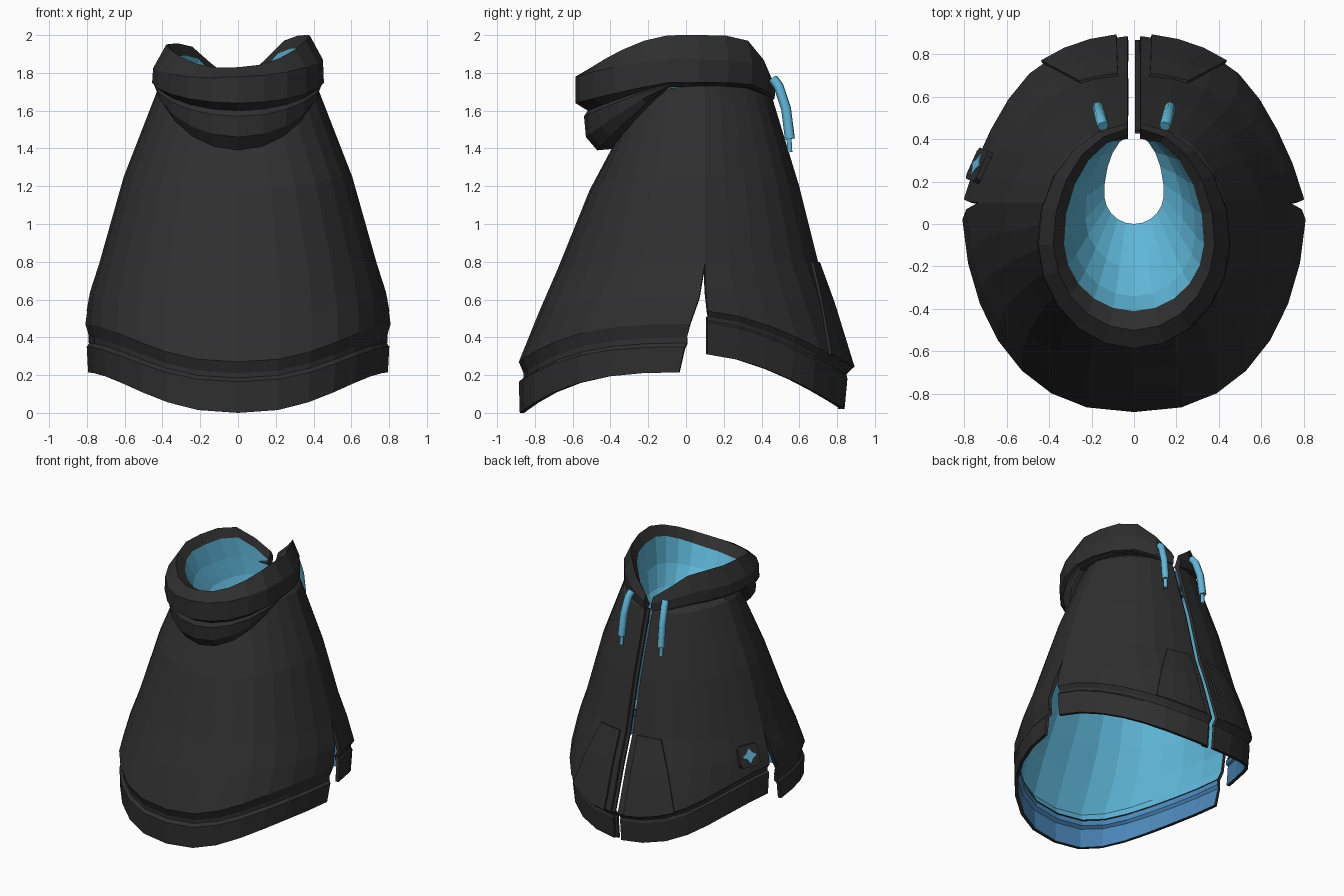
import bpy
import bmesh
from math import sin, cos, asin, pi, copysign
from mathutils import Vector

cube = bpy.data.objects.get("Cube")
if cube:
    bpy.data.objects.remove(cube, do_unlink=True)


def material(name, color):
    mat = bpy.data.materials.new(name)
    mat.use_nodes = True
    mat.diffuse_color = (*color, 1)
    bsdf = next(n for n in mat.node_tree.nodes if n.type == "BSDF_PRINCIPLED")
    bsdf.inputs["Base Color"].default_value = (*color, 1)
    bsdf.inputs["Roughness"].default_value = 0.9
    return mat


charcoal = material("charcoal cloth", (0.028, 0.028, 0.028))
sky = material("sky blue lining", (0.115, 0.48, 0.70))
steel = material("steel blue hem lining", (0.07, 0.24, 0.48))


def add_object(name, bm, mats):
    mesh = bpy.data.meshes.new(name)
    bm.to_mesh(mesh)
    bm.free()
    obj = bpy.data.objects.new(name, mesh)
    bpy.context.collection.objects.link(obj)
    for mat in mats:
        mesh.materials.append(mat)
    return obj


def arc(width, front, centre, back, z_side, z_front, z_back, start, end, count,
        front_power, back_power, fullness=1.0):
    """Points on an egg-shaped ring whose height dips toward front and back."""
    points = []
    for i in range(count + 1):
        a = start + (end - start) * i / count
        s, c = sin(a), cos(a)
        reach, z_end, power = ((back - centre, z_back, back_power) if s > 0
                               else (centre - front, z_front, front_power))
        z = z_side + (z_end - z_side) * abs(s) ** power
        x = width * copysign(abs(c) ** fullness, c)
        points.append(Vector((x, centre + reach * s, z)))
    return points


def loft(name, rows, mats, thickness=0.0, cap=False):
    bm = bmesh.new()
    grid = [[bm.verts.new(p) for p in row] for row in rows]
    for up, low in zip(grid, grid[1:]):
        for i in range(len(up) - 1):
            bm.faces.new((up[i], low[i], low[i + 1], up[i + 1]))
    if cap:
        bm.faces.new([row[0] for row in reversed(grid)])
        bm.faces.new([row[-1] for row in grid])
    obj = add_object(name, bm, mats)
    if thickness:
        mod = obj.modifiers.new("thickness", "SOLIDIFY")
        mod.thickness = thickness
        mod.offset = -1
        mod.material_offset = 1
        mod.material_offset_rim = 0
    return obj


SEAM_Y = 0.1
GAP = 0.03

# Cape profile rows: half width, depth, side height, middle height, edge setback
front_rows = [
    (0.40, 0.42, 1.73, 1.53, 0), (0.43, 0.45, 1.70, 1.48, 0),
    (0.605, 0.61, 1.25, 1.18, 0), (0.735, 0.78, 0.79, 0.76, 0),
    (0.79, 0.88, 0.61, 0.53, 0.035), (0.81, 0.985, 0.47, 0.27, 0.08),
    (0.79, 0.96, 0.40, 0.21, 0.1), (0.79, 0.96, 0.37, 0.185, 0.1),
    (0.805, 0.985, 0.35, 0.165, 0.11), (0.80, 0.98, 0.215, 0, 0.14),
]
back_rows = [
    (0.36, 0.32, 1.75, 1.70, 0), (0.43, 0.36, 1.70, 1.66, 0),
    (0.605, 0.50, 1.25, 1.20, 0), (0.735, 0.60, 0.79, 0.80, 0),
    (0.785, 0.68, 0.64, 0.58, 0.01), (0.805, 0.785, 0.54, 0.24, 0.02),
    (0.785, 0.755, 0.51, 0.21, 0.02), (0.785, 0.75, 0.49, 0.20, 0.02),
    (0.80, 0.755, 0.48, 0.18, 0.02), (0.79, 0.74, 0.31, 0.02, 0.02),
]
HEM = 6


def front_arc(row):
    w, d, zs, zm, edge = row
    return arc(w, SEAM_Y - d, SEAM_Y, SEAM_Y, zs, zm, zs,
               pi + edge, 2 * pi - edge, 14, 3.5, 1, 0.83)


def back_arc(row, side, first=None, last=None, lift=0.0, count=7):
    w, d, zs, zm, edge = row
    low = edge if first is None else first
    high = pi / 2 - asin(GAP / w) if last is None else last
    if side < 0:
        low, high = pi - high, pi - low
    points = arc(w + lift, SEAM_Y, SEAM_Y, SEAM_Y + d + lift, zs, zs, zm,
                 low, high, count, 1, 1.6)
    # Flatten the flank between the side slit and the rounded corner
    for p in points:
        p.x *= 1 - 0.07 * max(0, sin(3 * asin((p.y - SEAM_Y) / (d + lift))))
    return points


# Front panel and its hem band
rows = [front_arc(r) for r in front_rows]
loft("front_panel", rows[:HEM + 1], (charcoal, sky), 0.025)
loft("front_hem", rows[HEM:], (charcoal, steel), 0.025)

# Two back panels with hems, pockets and drawstrings
for side, label in ((1, "left"), (-1, "right")):
    rows = [back_arc(r, side) for r in back_rows]
    loft(label + "_back_panel", rows[:HEM + 1], (charcoal, sky), 0.025)
    loft(label + "_back_hem", rows[HEM:], (charcoal, steel), 0.025)

    pocket = [back_arc(r, side, first, 1.47, 0.012, 3)
              for r, first in zip(back_rows[3:6], (1.22, 1.12, 1.0))]
    loft(label + "_pocket", pocket, (charcoal, charcoal), 0.015)

    for part, radius, path in (
            ("drawstring", 0.027, ((0.145, 0.46, 1.77), (0.155, 0.49, 1.73),
                                   (0.165, 0.53, 1.61), (0.17, 0.55, 1.45))),
            ("drawstring_tip", 0.015, ((0.17, 0.545, 1.46), (0.17, 0.55, 1.38)))):
        curve = bpy.data.curves.new(label + "_" + part, "CURVE")
        curve.dimensions = "3D"
        curve.bevel_depth = radius
        curve.bevel_resolution = 1
        curve.use_fill_caps = True
        spline = curve.splines.new("POLY")
        spline.points.add(len(path) - 1)
        for point, (x, y, z) in zip(spline.points, path):
            point.co = (side * x, y, z, 1)
        curve.materials.append(sky)
        bpy.context.collection.objects.link(
            bpy.data.objects.new(label + "_" + part, curve))

# Recessed placket along the opening
placket = [[Vector((x, SEAM_Y + d - 0.02, zm)) for x in (0.06, 0.005)]
           for w, d, zs, zm, edge in back_rows[1:]]
loft("placket", placket, (charcoal, sky), 0.015)


def hood_arc(width, front, back, z_side, z_front, z_back, power=1.6, tilt=0.0,
             centre=-0.08):
    g = asin(GAP / width)
    points = arc(width, front, centre, back, z_side, z_front, z_back,
                 pi / 2 + g, 5 * pi / 2 - g, 20, power, 8)
    for p in points:
        p.z += tilt * min(p.x, 0)
    return points


# Rolled hood with a drooping tail at the front
rim = hood_arc(0.33, -0.41, 0.42, 1.93, 1.78, 1.70, tilt=0.13)
hood = [
    rim,
    hood_arc(0.38, -0.50, 0.45, 2.0, 1.83, 1.76, tilt=0.13),
    hood_arc(0.45, -0.585, 0.475, 1.87, 1.78, 1.72, tilt=0.1),
    hood_arc(0.455, -0.585, 0.47, 1.75, 1.64, 1.66, 1.2),
    hood_arc(0.435, -0.52, 0.44, 1.745, 1.60, 1.65, 1.2),
    hood_arc(0.445, -0.54, 0.45, 1.74, 1.57, 1.65, 1.2),
    hood_arc(0.44, -0.53, 0.45, 1.735, 1.46, 1.65, 1.2),
    hood_arc(0.42, -0.47, 0.44, 1.73, 1.39, 1.65, 1.2),
    hood_arc(0.37, -0.36, 0.42, 1.73, 1.40, 1.66, 1.2),
]
loft("hood", hood, (charcoal,), cap=True)

# Hood lining funnelling down to the neck hole
lining = [
    rim,
    hood_arc(0.29, -0.34, 0.42, 1.74, 1.65, 1.64, centre=-0.04),
    hood_arc(0.23, -0.21, 0.42, 1.60, 1.54, 1.59, centre=0.04),
    hood_arc(0.14, 0, 0.42, 1.50, 1.46, 1.53, centre=0.14),
]
loft("hood_lining", lining[::-1], (sky,))

# Square badge with a four-pointed star
normal = Vector((-1, 0.45, 0.35)).normalized()
turn = normal.to_track_quat("Z", "Y")
spot = Vector((-0.72, 0.27, 0.645))


def plate(name, outline, depth, lift, mat):
    bm = bmesh.new()
    base = bm.faces.new([bm.verts.new((x, y, 0)) for x, y in outline])
    top = bmesh.ops.extrude_face_region(bm, geom=[base])["geom"]
    bmesh.ops.translate(bm, vec=(0, 0, depth),
                        verts=[v for v in top if isinstance(v, bmesh.types.BMVert)])
    bmesh.ops.recalc_face_normals(bm, faces=bm.faces)
    obj = add_object(name, bm, (mat,))
    obj.rotation_mode = "QUATERNION"
    obj.rotation_quaternion = turn
    obj.location = spot + normal * lift


half, cut = 0.08, 0.06
corners = [(half, -cut), (half, cut), (cut, half), (-cut, half),
           (-half, cut), (-half, -cut), (-cut, -half), (cut, -half)]
plate("badge", corners, 0.04, -0.015, charcoal)
star = [(r * cos(i * pi / 4), r * sin(i * pi / 4))
        for i, r in enumerate((0.058, 0.032) * 4)]
plate("badge_star", star, 0.006, 0.024, sky)
